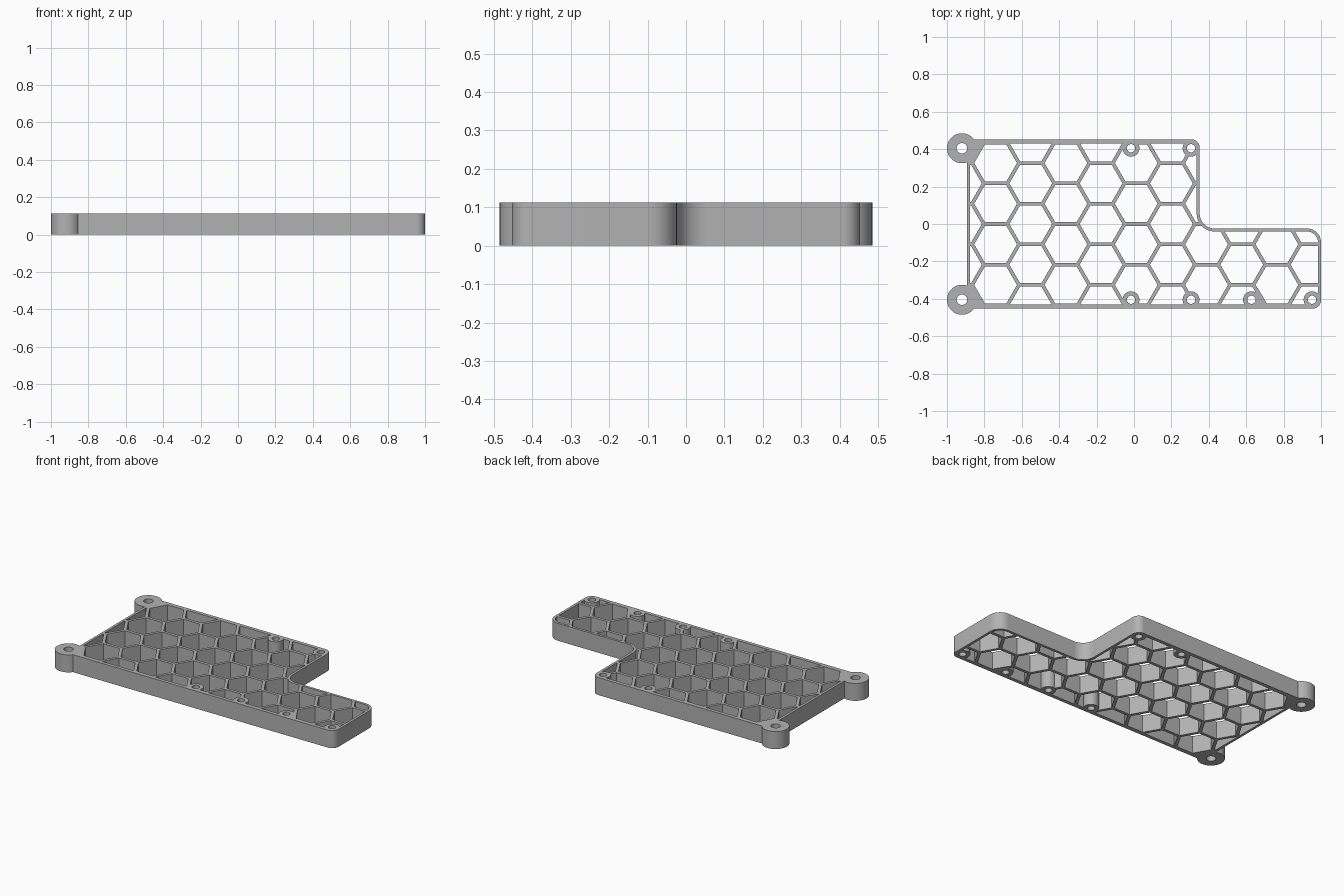
import bpy, bmesh, math
from mathutils import Vector

if "Cube" in bpy.data.objects:
    bpy.data.objects.remove(bpy.data.objects["Cube"])

H = 0.112                                   # plate height
PX, PY = 0.188, 0.2172                      # honeycomb column and row pitch
RIB = 0.019

grey = bpy.data.materials.new("mid_grey")
grey.diffuse_color = (0.45, 0.45, 0.45, 1)
grey.use_nodes = True
grey.node_tree.nodes["Principled BSDF"].inputs["Base Color"].default_value = grey.diffuse_color


def prisms(name, outlines, z0, z1):
    """One object made of vertical prisms with the given outlines."""
    bm = bmesh.new()
    for pts in outlines:
        lo = [bm.verts.new((x, y, z0)) for x, y in pts]
        hi = [bm.verts.new((x, y, z1)) for x, y in pts]
        bm.faces.new(lo[::-1])
        bm.faces.new(hi)
        n = len(pts)
        for i in range(n):
            j = (i + 1) % n
            bm.faces.new((lo[i], lo[j], hi[j], hi[i]))
    me = bpy.data.meshes.new(name)
    bm.to_mesh(me)
    bm.free()
    me.materials.append(grey)
    ob = bpy.data.objects.new(name, me)
    bpy.context.collection.objects.link(ob)
    return ob


def ngon(x, y, r, n=48):
    return [(x + r * math.cos(2 * math.pi * i / n),
             y + r * math.sin(2 * math.pi * i / n)) for i in range(n)]


def rounded(corners, n=12):
    """Counter-clockwise outline whose corners (x, y, radius) are filleted."""
    out = []
    for i, (x, y, r) in enumerate(corners):
        p = Vector((x, y))
        if r == 0:
            out.append((x, y))
            continue
        a = (Vector(corners[i - 1][:2]) - p).normalized()
        b = (Vector(corners[(i + 1) % len(corners)][:2]) - p).normalized()
        c = p + (a + b) * r                 # all corners are right angles
        for k in range(n + 1):
            t = k / n * math.pi / 2
            q = c - b * r * math.cos(t) - a * r * math.sin(t)
            out.append((q.x, q.y))
    return out


def boolean(ob, other, op):
    """Apply a boolean and drop the tool object."""
    m = ob.modifiers.new("bool", 'BOOLEAN')
    m.operation, m.object, m.solver = op, other, 'EXACT'
    bpy.context.view_layer.update()
    ev = ob.evaluated_get(bpy.context.evaluated_depsgraph_get())
    me = bpy.data.meshes.new_from_object(ev)
    ob.modifiers.clear()
    ob.data = me
    bpy.data.objects.remove(other)


ears = [(-0.92, s * 0.405) for s in (1, -1)]
bosses = [(-0.016, 0.405), (0.305, 0.405), (-0.016, -0.405),
          (0.305, -0.405), (0.628, -0.405), (0.952, -0.405)]

# outer plate outline and the area inside its rim
plate = prisms("honeycomb_plate", [rounded([
    (-0.893, -0.453, 0), (1.0, -0.453, 0.046), (1.0, -0.024, 0.075),
    (0.351, -0.024, 0.08), (0.351, 0.453, 0.045), (-0.893, 0.453, 0)])], 0, H)
inside = prisms("rim_inside", [rounded([
    (-0.877, -0.43, 0), (0.984, -0.43, 0.03), (0.984, -0.04, 0.059),
    (0.335, -0.04, 0.096), (0.335, 0.43, 0.03), (-0.877, 0.43, 0)])], -0.1, H + 0.1)

# honeycomb cells, leaving the two corners beside the ears solid
cells = []
for c in range(-5, 6):
    odd = c % 2
    for r in range(-3, 4):
        y = r * PY if odd else (r + 0.5) * PY
        if c == -5 and abs(r) >= 2:
            continue
        cells.append(ngon(0.012 + c * PX, y, PX / 1.5 - RIB / math.sqrt(3), 6))
cutter = prisms("cells", cells, -0.05, H + 0.05)
boolean(cutter, inside, 'INTERSECT')

# keep material for screw bosses, ears and the small web beside one boss
for x, y in bosses:
    boolean(cutter, prisms("boss", [ngon(x, y, 0.045)], -0.2, H + 0.2), 'DIFFERENCE')
for x, y in ears:
    boolean(cutter, prisms("ear", [ngon(x, y, 0.08, 64)], -0.2, H + 0.2), 'DIFFERENCE')
web = [(0.628, -0.44), (0.72, -0.44), (0.66, -0.34), (0.645, -0.37)]
boolean(cutter, prisms("web", [web], -0.2, H + 0.2), 'DIFFERENCE')

# mounting ears, then cells and screw holes
for x, y in ears:
    boolean(plate, prisms("ear", [ngon(x, y, 0.08, 64)], 0, H), 'UNION')
boolean(plate, cutter, 'DIFFERENCE')
holes = [ngon(x, y, 0.022, 32) for x, y in bosses] + [ngon(x, y, 0.028, 32) for x, y in ears]
boolean(plate, prisms("holes", holes, -0.1, H + 0.1), 'DIFFERENCE')

bpy.ops.object.select_all(action='DESELECT')
bpy.context.view_layer.objects.active = plate
plate.select_set(True)
bpy.ops.object.shade_smooth_by_angle(angle=math.radians(25))
